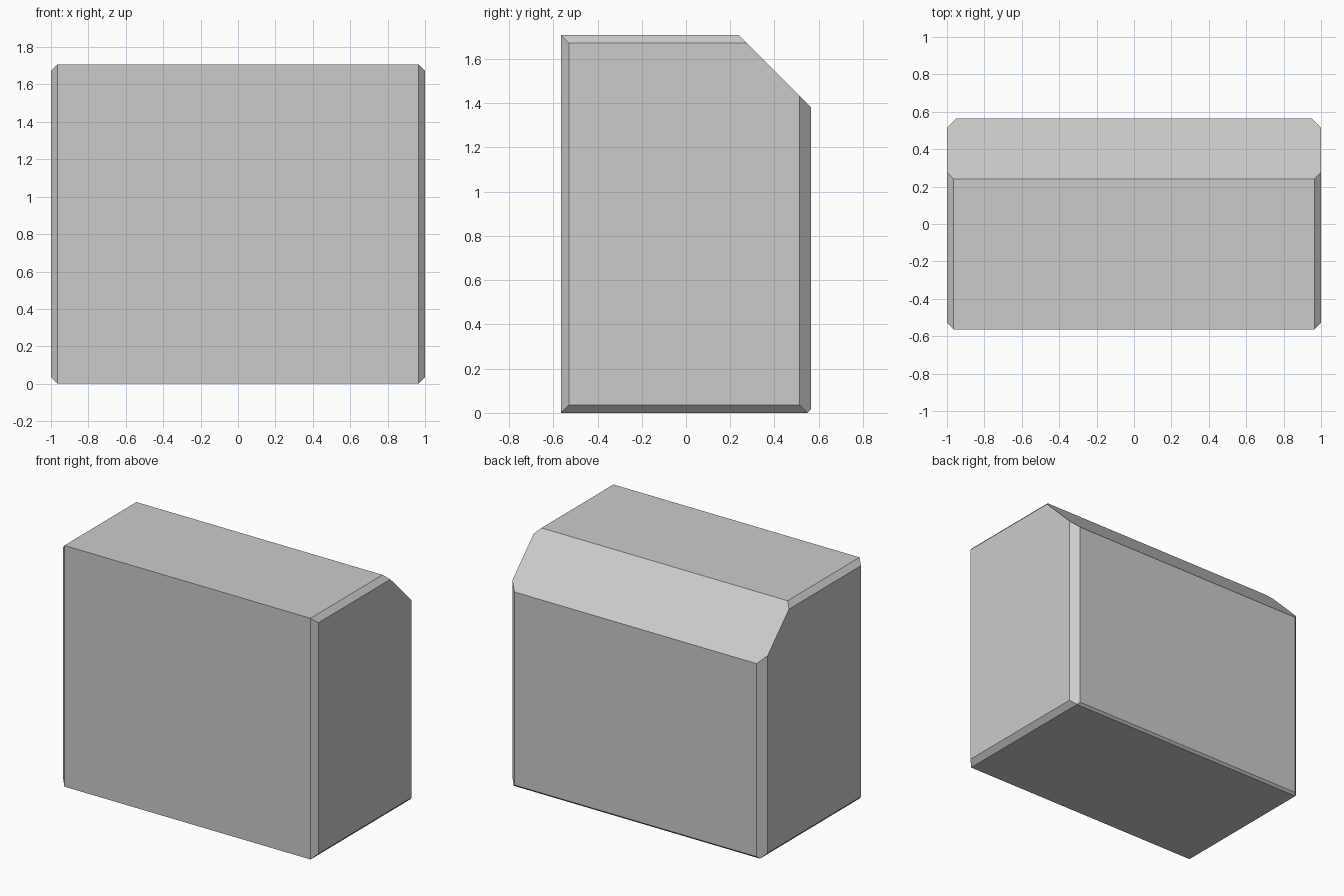
import bpy, bmesh
from mathutils import Vector

if "Cube" in bpy.data.objects:
    bpy.data.objects.remove(bpy.data.objects["Cube"])

W, D, H = 1.0, 0.565, 1.708   # half width, half depth, height

bm = bmesh.new()
bmesh.ops.create_cube(bm, size=1)
for v in bm.verts:
    v.co = Vector((v.co.x * 2 * W, v.co.y * 2 * D, (v.co.z + 0.5) * H))


def chamfer(corner, direction, size):
    """Cut a 45 degree chamfer off the box edge through corner."""
    n = Vector(direction)
    co = Vector(corner) - n * (size / 2)
    geom = bm.verts[:] + bm.edges[:] + bm.faces[:]
    cut = bmesh.ops.bisect_plane(bm, geom=geom, plane_co=co, plane_no=n,
                                 dist=1e-5, clear_outer=True)
    edges = [e for e in cut["geom_cut"] if isinstance(e, bmesh.types.BMEdge)]
    bmesh.ops.contextual_create(bm, geom=edges)


# large sloped back top edge and the fine back bottom edge
chamfer((0, D, H), (0, 1, 1), 0.325)
chamfer((0, D, 0), (0, 1, -1), 0.016)

# side edges, same on left and right
for s in (-1, 1):
    chamfer((s * W, 0, H), (s, 0, 1), 0.036)
    chamfer((s * W, 0, 0), (s, 0, -1), 0.036)
    chamfer((s * W, -D, 0), (s, -1, 0), 0.036)
    chamfer((s * W, D, 0), (s, 1, 0), 0.051)

bmesh.ops.recalc_face_normals(bm, faces=bm.faces[:])
mesh = bpy.data.meshes.new("chamfered_block")
bm.to_mesh(mesh)
bm.free()
bpy.context.collection.objects.link(bpy.data.objects.new("chamfered_block", mesh))
